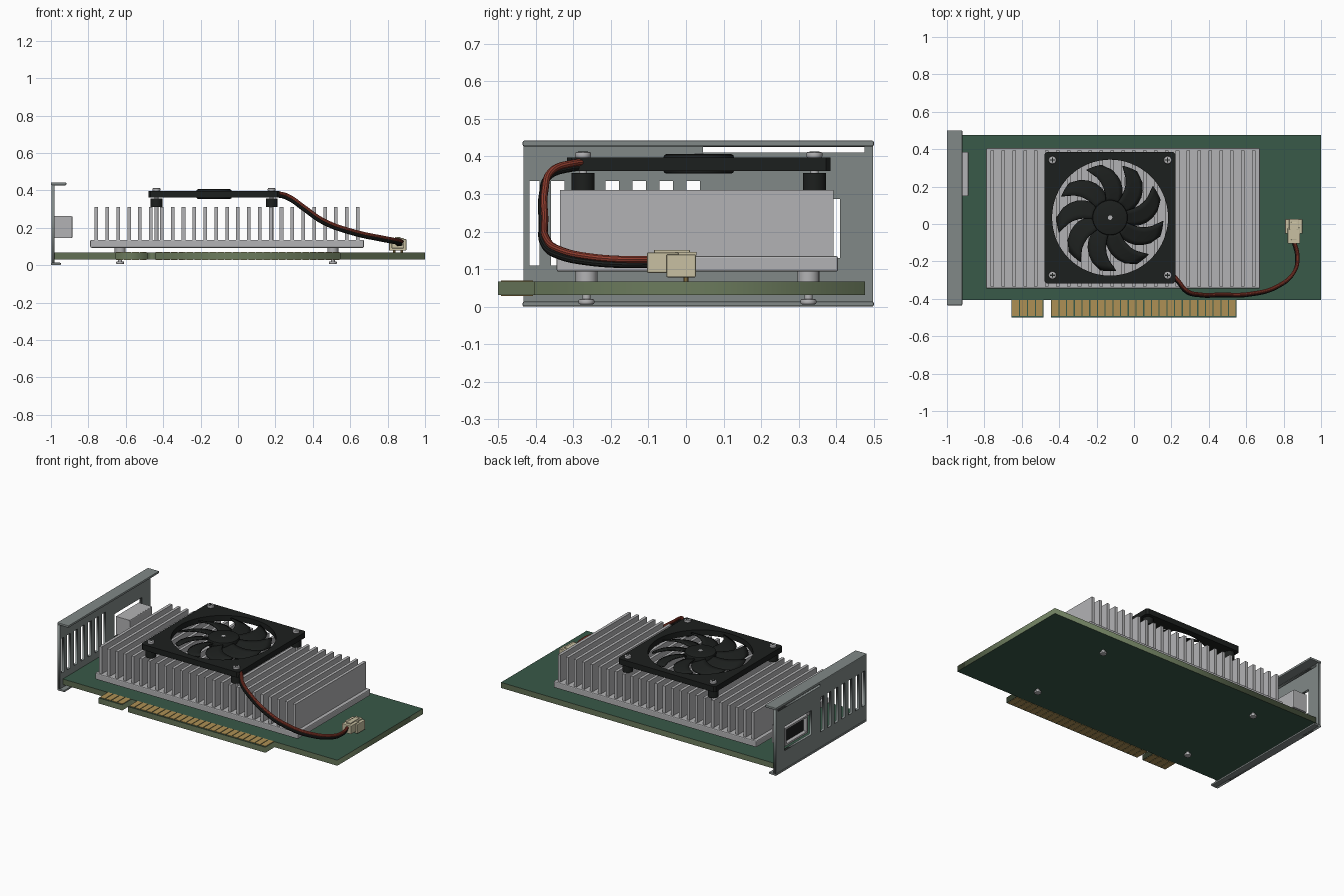
import bpy, bmesh
from math import cos, sin, pi
from mathutils import Matrix, Vector

if "Cube" in bpy.data.objects:
    bpy.data.objects.remove(bpy.data.objects["Cube"])


def mat(name, rgb):
    m = bpy.data.materials.new(name)
    m.diffuse_color = (*rgb, 1)
    m.use_nodes = True
    m.node_tree.nodes["Principled BSDF"].inputs["Base Color"].default_value = m.diffuse_color
    return m


GREEN = mat("board_green", (0.04, 0.1, 0.065))
OLIVE = mat("board_edge", (0.15, 0.2, 0.11))
GOLD = mat("gold", (0.42, 0.28, 0.09))
BLACK = mat("black", (0.012, 0.014, 0.013))
STEEL = mat("steel", (0.22, 0.25, 0.245))
ALU = mat("aluminium", (0.45, 0.45, 0.46))
CREAM = mat("cream", (0.58, 0.53, 0.36))
RED = mat("red", (0.3, 0.05, 0.03))


def add(name, bm, m):
    bmesh.ops.recalc_face_normals(bm, faces=bm.faces)
    me = bpy.data.meshes.new(name)
    bm.to_mesh(me)
    bm.free()
    o = bpy.data.objects.new(name, me)
    bpy.context.collection.objects.link(o)
    me.materials.append(m)
    return o


def smooth(o):
    activate(o)
    bpy.ops.object.shade_smooth_by_angle(angle=0.6)
    return o


def activate(o):
    bpy.ops.object.select_all(action='DESELECT')
    o.select_set(True)
    bpy.context.view_layer.objects.active = o


def box(name, x, y, z, m, bevel=0.0):
    bm = bmesh.new()
    bmesh.ops.create_cube(bm, size=1)
    for v in bm.verts:
        v.co = [(a + b) / 2 + c * (b - a) for c, (a, b) in zip(v.co, (x, y, z))]
    if bevel:
        bmesh.ops.bevel(bm, geom=bm.edges[:], offset=bevel, segments=2, profile=0.5, affect='EDGES')
    return add(name, bm, m)


def cyl(name, x, y, z0, z1, r, m, bevel=0.0, n=24):
    bm = bmesh.new()
    bmesh.ops.create_cone(bm, cap_ends=True, segments=n, radius1=r, radius2=r, depth=z1 - z0,
                          matrix=Matrix.Translation((x, y, (z0 + z1) / 2)))
    if bevel:
        rim = [e for e in bm.edges if abs(e.verts[0].co.z - e.verts[1].co.z) < 1e-5]
        bmesh.ops.bevel(bm, geom=rim, offset=bevel, segments=2, profile=0.5, affect='EDGES')
    return smooth(add(name, bm, m))


def rect(x0, x1, y0, y1):
    return [(x0, y0), (x1, y0), (x1, y1), (x0, y1)]


def mesh_from_curve(name, cu, m):
    o = bpy.data.objects.new(name, cu)
    bpy.context.collection.objects.link(o)
    activate(o)
    bpy.ops.object.convert(target='MESH')
    o = bpy.context.view_layer.objects.active
    o.data.materials.clear()
    o.data.materials.append(m)
    return o


def plate(name, loops, t0, t1, m):
    """Flat plate from an outline loop plus hole loops, extruded t0..t1."""
    cu = bpy.data.curves.new(name, 'CURVE')
    cu.dimensions, cu.fill_mode, cu.extrude = '2D', 'BOTH', (t1 - t0) / 2
    for pts in loops:
        s = cu.splines.new('POLY')
        s.points.add(len(pts) - 1)
        for p, q in zip(s.points, pts):
            p.co = (*q, 0, 1)
        s.use_cyclic_u = True
    o = mesh_from_curve(name, cu, m)
    o.data.transform(Matrix.Translation((0, 0, (t0 + t1) / 2)))
    return o


# Circuit board with edge connector tongues
board = plate("circuit_board", [[
    (-0.98, -0.405), (-0.655, -0.405), (-0.655, -0.5), (-0.485, -0.5), (-0.485, -0.405),
    (-0.443, -0.405), (-0.443, -0.5), (0.547, -0.5), (0.547, -0.405), (1, -0.405),
    (1, 0.477), (-0.98, 0.477)]], 0.031, 0.067, GREEN)
board.data.materials.append(OLIVE)
for p in board.data.polygons:
    p.material_index = int(abs(p.normal.z) < 0.5)

# Gold contact fingers on both faces
for x0, x1, n in ((-0.655, -0.485, 4), (-0.443, 0.547, 24)):
    w = (x1 - x0) / n
    for i in range(n):
        a = x0 + w * i
        for z in ((0.066, 0.07), (0.028, 0.032)):
            box("gold_finger", (a + 0.003, a + w - 0.003), (-0.492, -0.407), z, GOLD)

# Bracket plate with vent slots, port window and top gap (drawn in the YZ plane)
holes = [rect(0.019 - 0.072 * i - 0.018, 0.019 - 0.072 * i + 0.018, 0.11, 0.335) for i in range(6)]
holes += [rect(-0.417, -0.39, 0.11, 0.335), rect(0.13, 0.41, 0.13, 0.287), rect(0.045, 0.475, 0.41, 0.425)]
br = plate("bracket_plate", [rect(-0.433, 0.498, 0, 0.438)] + holes, -0.997, -0.98, STEEL)
br.data.transform(Matrix(((0, 0, 1, 0), (1, 0, 0, 0), (0, 1, 0, 0), (0, 0, 0, 1))))
box("bracket_top_flange", (-1, -0.918), (-0.435, 0.5), (0.427, 0.442), STEEL, 0.004)
box("bracket_bottom_lip", (-1, -0.947), (-0.435, 0.5), (0, 0.013), STEEL, 0.004)

# Video port: open shell with dark insert
box("port_back", (-0.905, -0.885), (0.15, 0.385), (0.145, 0.262), ALU, 0.006)
for y in ((0.15, 0.162), (0.373, 0.385)):
    box("port_side", (-0.985, -0.89), y, (0.145, 0.262), ALU)
for z in ((0.145, 0.157), (0.25, 0.262)):
    box("port_wall", (-0.985, -0.89), (0.15, 0.385), z, ALU)
box("port_insert", (-0.96, -0.9), (0.16, 0.375), (0.155, 0.252), BLACK)

# Heatsink
box("heatsink_base", (-0.79, 0.673), (-0.345, 0.405), (0.093, 0.135), ALU, 0.006)
for i in range(25):
    x = -0.757 + i * 1.397 / 24
    box("heatsink_fin", (x - 0.0095, x + 0.0095), (-0.335, 0.393), (0.13, 0.311), ALU)

# Heatsink standoffs and screws through the board
for x in (-0.63, 0.507):
    for y in (-0.265, 0.326):
        cyl("standoff", x, y, 0.066, 0.095, 0.029, ALU)
        cyl("board_screw_shaft", x, y, 0.012, 0.068, 0.011, ALU)
        cyl("board_screw_head", x, y, 0.006, 0.02, 0.021, ALU, 0.004)

# Fan frame
CX, CY, H = -0.128, 0.034, 0.351
c = 0.012
outer = [(CX + sx * (H - a), CY + sy * (H - b)) for sx, sy, a, b in (
    (-1, -1, 0, c), (-1, -1, c, 0), (1, -1, c, 0), (1, -1, 0, c),
    (1, 1, 0, c), (1, 1, c, 0), (-1, 1, c, 0), (-1, 1, 0, c))]
ring = [(CX + 0.31 * cos(2 * pi * i / 64), CY + 0.31 * sin(2 * pi * i / 64)) for i in range(64)]
smooth(plate("fan_frame", [outer, ring], 0.361, 0.397, BLACK))

# Fan hub
cyl("fan_hub", CX, CY, 0.354, 0.406, 0.094, BLACK, 0.008, 40)
cyl("hub_pin", CX, CY, 0.4, 0.408, 0.012, ALU)

# Fan blades: swept, pitched strips
for k in range(9):
    bm = bmesh.new()
    rows = []
    for i in range(8):
        t = i / 7
        r = 0.08 + 0.205 * t
        mid = 2 * pi * (k + 0.2) / 9 + 0.5 * t * t - 0.15
        half = (0.036 + 0.02 * sin(pi * min(t * 0.7, 1))) / r
        if i == 7:
            half *= 0.8
        row = []
        for j in range(5):
            u = j / 2 - 1
            a = mid + u * half
            row.append(bm.verts.new((CX + r * cos(a), CY + r * sin(a), 0.379 + 0.013 * u)))
        rows.append(row)
    for p, q in zip(rows, rows[1:]):
        for j in range(4):
            bm.faces.new((p[j], p[j + 1], q[j + 1], q[j]))
    blade = add("fan_blade", bm, BLACK)
    s = blade.modifiers.new("thickness", 'SOLIDIFY')
    s.thickness, s.offset = 0.008, 0
    smooth(blade)

# Fan corner posts and cross-head screws
for sx in (-1, 1):
    for sy in (-1, 1):
        x, y = CX + sx * 0.308, CY + sy * 0.308
        cyl("fan_post", x, y, 0.311, 0.356, 0.031, BLACK)
        cyl("fan_screw_shaft", x, y, 0.13, 0.4, 0.011, ALU)
        cyl("fan_screw_head", x, y, 0.396, 0.412, 0.021, ALU, 0.004)
        box("screw_slot", (x - 0.013, x + 0.013), (y - 0.003, y + 0.003), (0.41, 0.4125), BLACK)
        box("screw_slot", (x - 0.003, x + 0.003), (y - 0.013, y + 0.013), (0.41, 0.4125), BLACK)

# Fan cable: red and black wires
path = [(0.2, -0.262, 0.384), (0.235, -0.3, 0.382), (0.285, -0.357, 0.362), (0.36, -0.376, 0.308),
        (0.46, -0.376, 0.24), (0.62, -0.372, 0.182), (0.77, -0.33, 0.149), (0.86, -0.25, 0.132),
        (0.875, -0.17, 0.126), (0.857, -0.09, 0.126)]
for name, m, off in (("red_wire", RED, (0, 0, 0)), ("black_wire", BLACK, (-0.004, -0.007, -0.014))):
    cu = bpy.data.curves.new(name, 'CURVE')
    cu.dimensions, cu.bevel_depth, cu.bevel_resolution, cu.use_fill_caps = '3D', 0.0095, 3, True
    s = cu.splines.new('BEZIER')
    s.bezier_points.add(len(path) - 1)
    for b, p in zip(s.bezier_points, path):
        b.co = Vector(p) + Vector(off)
        b.handle_left_type = b.handle_right_type = 'AUTO'
    smooth(mesh_from_curve(name, cu, m))

# Cable plug and board header
box("cable_plug", (0.822, 0.888), (-0.104, -0.02), (0.09, 0.144), CREAM, 0.003)
box("plug_latch", (0.84, 0.87), (-0.085, 0.01), (0.14, 0.151), CREAM, 0.002)
box("header_body", (0.808, 0.9), (-0.052, 0.026), (0.078, 0.139), CREAM, 0.003)
box("header_key", (0.83, 0.88), (-0.03, 0.028), (0.135, 0.146), CREAM, 0.002)
for x in (0.835, 0.875):
    cyl("header_pin", x, 0.0, 0.064, 0.085, 0.006, GOLD, 0, 8)
